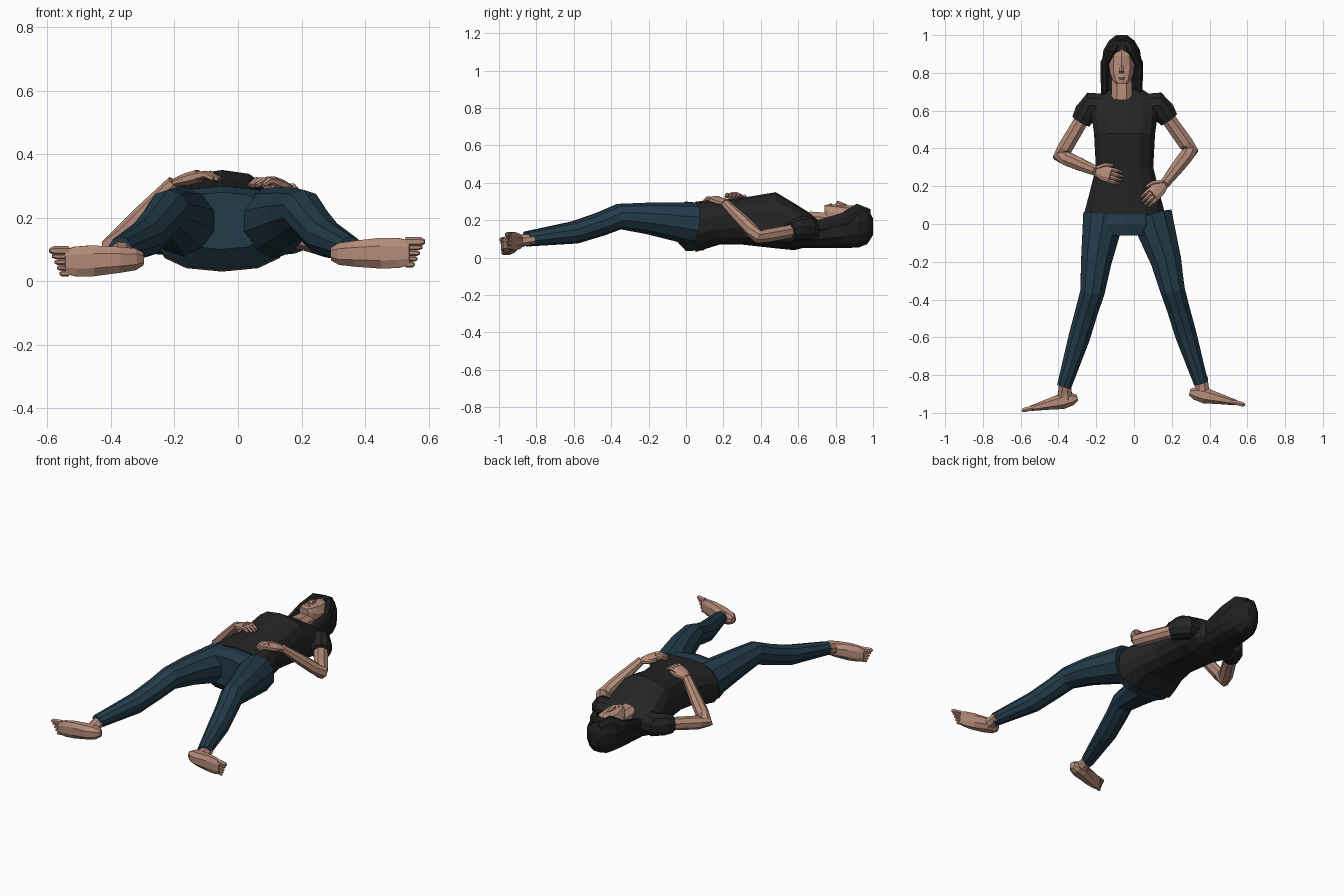
import bpy, bmesh, math
from mathutils import Vector

default_cube = bpy.data.objects.get("Cube")
if default_cube:
    bpy.data.objects.remove(default_cube, do_unlink=True)


def make_material(name, red, green, blue):
    material = bpy.data.materials.new(name)
    material.use_nodes = True
    rgba = (red, green, blue, 1)
    material.diffuse_color = rgba
    shader = material.node_tree.nodes["Principled BSDF"]
    shader.inputs["Base Color"].default_value = rgba
    return material


SKIN = make_material("skin", .46, .26, .19)
SHIRT = make_material("black cotton", .018, .018, .018)
DENIM = make_material("dark blue denim", .017, .045, .07)
HAIR = make_material("black hair", .014, .014, .014)

UP = Vector((0, 0, 1))
ALONG_BODY = Vector((0, 1, 0))
BODY_X = -.05
HEAD_X = -.065


def loft(name, material, rings, sides=8, power=1, direction=None):
    """Skin rings of (centre, half width, half height) laid square to their path."""
    bm = bmesh.new()
    centres = [ring[0] for ring in rings]
    loops = []
    for i, (centre, width, height) in enumerate(rings):
        before = centres[max(i - 1, 0)]
        after = centres[min(i + 1, len(centres) - 1)]
        tangent = direction or (after - before).normalized()
        side = tangent.cross(UP).normalized()
        rise = side.cross(tangent)
        loop = []
        for k in range(sides):
            angle = math.tau * (k + .5) / sides
            c, s = math.cos(angle), math.sin(angle)
            c = math.copysign(abs(c) ** power, c)
            s = math.copysign(abs(s) ** power, s)
            loop.append(bm.verts.new(centre + side * c * width + rise * s * height))
        loops.append(loop)
    for first, second in zip(loops, loops[1:]):
        for k in range(sides):
            following = (k + 1) % sides
            bm.faces.new((first[k], first[following], second[following], second[k]))
    bm.faces.new(loops[0])
    bm.faces.new(loops[-1])
    bmesh.ops.recalc_face_normals(bm, faces=bm.faces)
    mesh = bpy.data.meshes.new(name)
    bm.to_mesh(mesh)
    bm.free()
    mesh.materials.append(material)
    part = bpy.data.objects.new(name, mesh)
    bpy.context.collection.objects.link(part)


def trunk(name, material, x, rows, sides=12, power=.85):
    """Central part from rows of (y, underside, top, half width)."""
    rings = []
    for y, underside, top, width in rows:
        centre = Vector((x, y, (underside + top) / 2))
        rings.append((centre, width, (top - underside) / 2))
    loft(name, material, rings, sides, power, ALONG_BODY)


def tube(name, material, points, radii, flatness=1, sides=8):
    """Limb through points, with one radius for each."""
    rings = [(point, radius, radius * flatness) for point, radius in zip(points, radii)]
    loft(name, material, rings, sides)


# Shirt from hem to collar, with the chest raised
trunk("shirt_body", SHIRT, BODY_X, [
    (.05, .03, .3, .22),
    (.18, .07, .31, .185),
    (.3, .07, .32, .155),
    (.48, .05, .35, .165),
    (.58, .04, .29, .18),
    (.66, .06, .24, .175),
    (.71, .08, .2, .1)], 14, .8)

# Pants seat, tucked under the hem
trunk("pants_seat", DENIM, BODY_X, [
    (.1, .04, .29, .2),
    (0, .035, .3, .22),
    (-.06, .1, .28, .16)], 14)


# Pants legs, from the hips past the knees to the ankles
def left_side(point):
    """Mirror a right leg point; the hips sit a little off centre."""
    hip_shift = max(0, point.y + .3) * .15
    return Vector((-point.x - .015 - hip_shift, point.y * .98, point.z))


right_leg = [Vector(point) for point in (
    (-.16, .04, .18), (-.2, -.2, .21), (-.22, -.36, .22),
    (-.25, -.46, .18), (-.29, -.6, .135), (-.37, -.86, .1))]
left_leg = [left_side(point) for point in right_leg]
leg_radii = (.115, .085, .068, .063, .06, .04)
tube("right_pants_leg", DENIM, right_leg, leg_radii, sides=10)
tube("left_pants_leg", DENIM, left_leg, leg_radii, sides=10)


def hand(name, wrist, tip, thumb_side):
    """Palm, four bent fingers and a thumb."""
    knuckles = wrist.lerp(tip, .55) + UP * .015
    across = (tip - wrist).cross(UP).normalized()
    thumb = across * thumb_side
    middle = wrist.lerp(knuckles, .5)
    tube(name + "_palm", SKIN, (wrist, middle, knuckles), (.027, .042, .044), .5)
    for i in range(4):
        offset = across * (i - 1.5) * .021
        outer_finger = i in (0, 3)
        end = knuckles.lerp(tip, .85 if outer_finger else 1)
        bend = knuckles.lerp(end, .5) + UP * .01
        points = [point + offset for point in (knuckles, bend, end)]
        tube(f"{name}_finger_{i + 1}", SKIN, points, (.012, .011, .007), 1.1, 6)
    points = (wrist + thumb * .015, middle + thumb * .045, knuckles + thumb * .055)
    tube(name + "_thumb", SKIN, points, (.015, .014, .008), sides=6)


def arm(name, side, elbow, wrist, tip):
    """Short sleeve, bent arm and the hand resting on the belly."""
    elbow, wrist, tip = Vector(elbow), Vector(wrist), Vector(tip)
    shoulder = Vector((BODY_X + side * .18, .63, .155))
    armhole = Vector((BODY_X + side * .08, .62, .16))
    sleeve = (armhole, shoulder, shoulder.lerp(elbow, .15), shoulder.lerp(elbow, .32))
    tube(name + "_sleeve", SHIRT, sleeve, (.07, .07, .065, .054), sides=10)
    bones = (shoulder, shoulder.lerp(elbow, .85), elbow,
             elbow.lerp(wrist, .2), elbow.lerp(wrist, .5), wrist)
    tube(name + "_arm", SKIN, bones, (.04, .043, .042, .04, .037, .027), .9)
    hand(name + "_hand", wrist, tip, side)


arm("right", -1, (-.39, .36, .11), (-.2, .28, .31), (-.06, .24, .32))
arm("left", 1, (.3, .39, .11), (.16, .21, .29), (.05, .11, .3))


def foot(name, side, ankle, heel, tip):
    """Foot turned outward, its sole toward the front and big toe uppermost."""
    ankle, heel, tip = Vector(ankle), Vector(heel), Vector(tip)
    instep = heel.lerp(tip, .25)
    tube(name + "_ankle", SKIN, (ankle, ankle.lerp(instep, .5), instep),
         (.036, .038, .048), .85)
    outline = ((0, .018, .022), (.1, .036, .037), (.3, .045, .044),
               (.6, .03, .052), (.8, .021, .05), (.93, .015, .04))
    rings = [(heel.lerp(tip, t), thickness, width) for t, thickness, width in outline]
    loft(name + "_foot", SKIN, rings, power=.85)
    outward = Vector((side, -.25, 0))
    for i in range(5):
        size = .009 if i else .014
        root = heel.lerp(tip, .88) + UP * (.035 - i * .018)
        length = .06 - i * .008
        points = (root, root + outward * length * .8, root + outward * length)
        tube(f"{name}_toe_{i + 1}", SKIN, points, (size, size, size / 2), sides=6)


foot("left", 1, (.357, -.81, .1), (.295, -.89, .085), (.56, -.95, .09))
foot("right", -1, (-.365, -.84, .1), (-.3, -.92, .07), (-.565, -.98, .06))

# Neck, head and face
trunk("neck", SKIN, HEAD_X, [(.66, .15, .25, .06), (.8, .13, .24, .055)], 8)
trunk("head", SKIN, HEAD_X, [
    (.74, .23, .28, .03),
    (.76, .18, .285, .05),
    (.8, .13, .285, .065),
    (.84, .12, .28, .07),
    (.89, .11, .28, .065),
    (.945, .12, .26, .04)], 10)
trunk("nose", SKIN, HEAD_X, [
    (.8, .27, .29, .015), (.81, .26, .305, .015), (.86, .26, .285, .007)], 6)
trunk("lips", SKIN, HEAD_X, [
    (.765, .27, .285, .012), (.775, .27, .292, .02), (.785, .27, .285, .012)], 6)

# Hair mass behind the head, reaching the shoulders
trunk("hair_back", HAIR, HEAD_X, [
    (.58, .05, .12, .08),
    (.65, .05, .16, .11),
    (.84, .05, .24, .11),
    (.92, .05, .27, .1),
    (.97, .07, .27, .07),
    (1, .12, .21, .03)])

# Parted locks framing the face
for name, side in (("left", 1), ("right", -1)):
    lock = [Vector((HEAD_X + side * spread, y, z)) for spread, y, z in (
        (.02, .97, .22), (.05, .92, .24), (.09, .85, .2), (.09, .65, .15))]
    tube(name + "_hair_lock", HAIR, lock, (.025, .028, .025, .02), 1.8)
